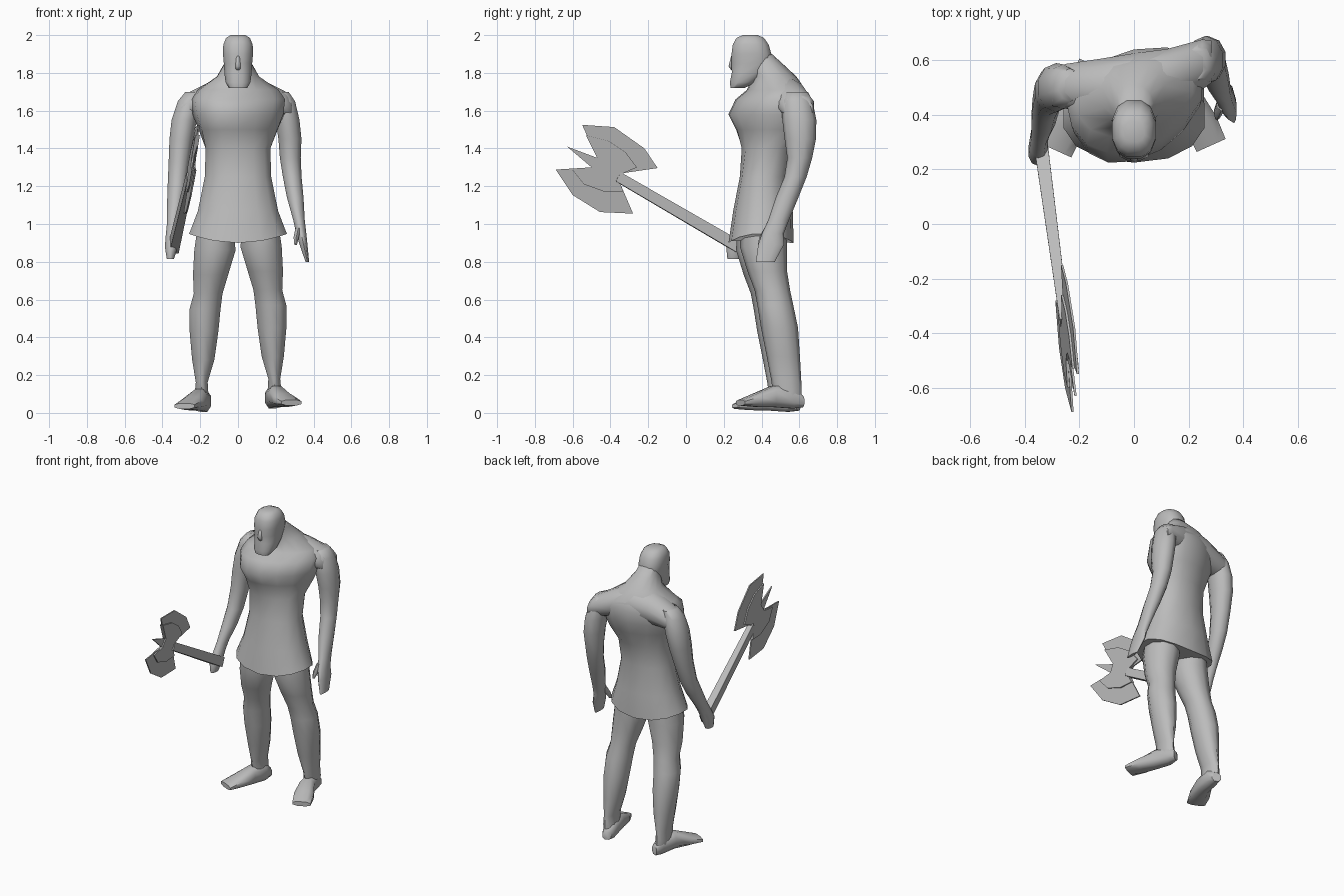
import bpy
import bmesh
import math
from mathutils import Vector

default_cube = bpy.data.objects.get("Cube")
if default_cube:
    bpy.data.objects.remove(default_cube, do_unlink=True)

# One plain grey for the whole figure
GREY = (0.5, 0.5, 0.5, 1.0)
grey = bpy.data.materials.new("plain grey")
grey.use_nodes = True
grey.diffuse_color = GREY
grey.node_tree.nodes["Principled BSDF"].inputs["Base Color"].default_value = GREY

AXIS_X = Vector((1, 0, 0))
AXIS_Y = Vector((0, 1, 0))
AXIS_Z = Vector((0, 0, 1))


def finish(name, bm, smooth_angle=60):
    """Turn a bmesh into a shaded, coloured object."""
    bmesh.ops.recalc_face_normals(bm, faces=bm.faces)
    mesh = bpy.data.meshes.new(name)
    bm.to_mesh(mesh)
    bm.free()
    mesh.materials.append(grey)
    part = bpy.data.objects.new(name, mesh)
    bpy.context.collection.objects.link(part)
    bpy.ops.object.select_all(action="DESELECT")
    part.select_set(True)
    bpy.context.view_layer.objects.active = part
    bpy.ops.object.shade_smooth_by_angle(angle=math.radians(smooth_angle))
    return part


def loft(name, rings, sides=10, across=AXIS_X, along=AXIS_Y, power=1.0,
         smooth_angle=60, reshape=None):
    """Skin rings of (centre, radius across, radius along, shear)."""
    bm = bmesh.new()
    loops = []
    for centre, wide, deep, shear in rings:
        loop = []
        for step in range(sides):
            angle = math.tau * (step + 0.5) / sides
            c, s = math.cos(angle), math.sin(angle)
            a = math.copysign(abs(c) ** power, c) * wide
            b = math.copysign(abs(s) ** power, s) * deep + shear * a
            point = Vector(centre) + across * a + along * b
            loop.append(bm.verts.new(reshape(point) if reshape else point))
        loops.append(loop)
    for low, high in zip(loops, loops[1:]):
        for i in range(sides):
            j = (i + 1) % sides
            bm.faces.new((low[i], low[j], high[j], high[i]))
    bm.faces.new(loops[0])
    bm.faces.new(loops[-1])
    return finish(name, bm, smooth_angle)


def limb(name, rows, **options):
    """Rows of x, y, z, radius across, radius along."""
    return loft(name, [((x, y, z), a, b, 0) for x, y, z, a, b in rows], **options)


def trunk(name, rows, **options):
    """Rows of height, half width, front y, back y, shoulder twist."""
    rings = [((0, (front + back) / 2, z), half, (back - front) / 2, twist)
             for z, half, front, back, twist in rows]
    return loft(name, rings, **options)


# Torso: the hem rises to the sides, the chest narrows toward the front
def shape_torso(point):
    if point.z < .95:
        point.z += .7 * point.x ** 2
    elif point.z > 1.45:
        point.x *= 1 + .9 * min(0, point.y - .45)
    return point


trunk("torso_and_tunic", [
    (.90, .265, .225, .57, 0),
    (1.07, .217, .25, .565, 0),
    (1.25, .18, .285, .545, 0),
    (1.4, .175, .295, .57, .1),
    (1.5, .215, .27, .61, .2),
    (1.58, .25, .23, .635, .2),
    (1.66, .255, .27, .64, .2),
    (1.71, .22, .33, .625, .2),
    (1.78, .115, .35, .585, .1),
    (1.85, .075, .33, .51, 0),
    (1.9, .06, .32, .455, 0),
], sides=14, power=.9, reshape=shape_torso)

# Sloping shoulders, the left one carried further back
limb("shoulders", [
    (-.3, .5, 1.61, .07, .06),
    (-.25, .505, 1.63, .085, .075),
    (-.12, .5, 1.665, .11, .105),
    (0, .51, 1.68, .12, .115),
    (.12, .535, 1.665, .11, .105),
    (.25, .585, 1.63, .095, .075),
    (.285, .595, 1.61, .08, .065),
], sides=12, across=AXIS_Y, along=AXIS_Z)

# Head
trunk("head", [
    (1.72, .05, .235, .31, 0),
    (1.75, .068, .23, .37, 0),
    (1.8, .074, .24, .43, 0),
    (1.85, .077, .238, .46, 0),
    (1.9, .082, .238, .455, 0),
    (1.95, .08, .245, .44, 0),
    (1.985, .065, .265, .415, 0),
    (2.0, .04, .3, .38, 0),
], sides=12, power=.8)

# Nose
limb("nose", [
    (0, .25, 1.815, .014, .01),
    (0, .243, 1.835, .016, .018),
    (0, .247, 1.89, .01, .008),
], sides=6, smooth_angle=80)

# Left arm hangs free, slightly behind the body
limb("left_arm", [
    (.225, .585, 1.7, .045, .06),
    (.243, .588, 1.65, .062, .082),
    (.262, .6, 1.55, .067, .09),
    (.275, .605, 1.45, .064, .083),
    (.277, .602, 1.35, .058, .066),
    (.287, .58, 1.25, .052, .059),
    (.303, .535, 1.14, .046, .06),
    (.323, .49, 1.02, .032, .055),
    (.335, .46, .95, .028, .058),
    (.347, .45, .89, .022, .068),
    (.367, .42, .8, .01, .05),
])
limb("left_thumb", [
    (.32, .44, .98, .018, .025),
    (.308, .41, .93, .016, .022),
    (.305, .39, .89, .008, .01),
], sides=6)

# Right arm reaches forward to the grip
limb("right_arm", [
    (-.235, .51, 1.7, .045, .06),
    (-.258, .505, 1.65, .064, .08),
    (-.285, .5, 1.55, .07, .09),
    (-.3, .49, 1.45, .066, .085),
    (-.312, .47, 1.33, .058, .07),
    (-.323, .435, 1.2, .052, .062),
    (-.332, .385, 1.1, .046, .06),
    (-.345, .33, 1.0, .033, .052),
    (-.35, .295, .94, .034, .05),
    (-.353, .265, .88, .036, .052),
    (-.358, .255, .815, .02, .036),
])

# Legs and feet; the right one stands a touch lower and further forward
LEG = [
    (.12, .41, .99, .1, .12),
    (.122, .41, .88, .115, .125),
    (.145, .43, .75, .098, .105),
    (.158, .457, .65, .08, .094),
    (.174, .473, .57, .086, .095),
    (.18, .495, .45, .08, .098),
    (.184, .515, .3, .062, .088),
    (.192, .53, .18, .033, .08),
    (.193, .535, .12, .038, .076),
    (.185, .55, .05, .035, .065),
]
FOOT = [
    (.175, .615, .06, .03, .032),
    (.182, .56, .08, .045, .06),
    (.206, .46, .087, .05, .06),
    (.245, .37, .068, .066, .038),
    (.283, .288, .054, .062, .016),
]


def placed(rows, side):
    shift_y, shift_z = (0, 0) if side > 0 else (-.02, -.018)
    return [(side * x, y + shift_y, z + shift_z, a, b) for x, y, z, a, b in rows]


for label, side in (("left", 1), ("right", -1)):
    limb(label + "_leg", placed(LEG, side))
    limb(label + "_foot", placed(FOOT, side), sides=8, power=.8,
         across=Vector((.91, side * .41, 0)), along=AXIS_Z)


# Axe, laid out in a slanted plane beside the body
def on_axe(y, z, offset=0.0):
    return Vector((-.438 - .073 * y + .126 * z + offset, y, z))


def axe_plate(name, outline, thickness):
    bm = bmesh.new()
    face = bm.faces.new([bm.verts.new(on_axe(y, z, -thickness / 2)) for y, z in outline])
    result = bmesh.ops.extrude_face_region(bm, geom=[face])
    moved = [g for g in result["geom"] if isinstance(g, bmesh.types.BMVert)]
    bmesh.ops.translate(bm, verts=moved, vec=AXIS_X * thickness)
    bmesh.ops.triangulate(bm, faces=[f for f in bm.faces if len(f.verts) > 4])
    return finish(name, bm, 20)


axe_plate("axe_blades", [
    (-.55, 1.525), (-.38, 1.513), (-.22, 1.4), (-.15, 1.296),
    (-.33, 1.27), (-.345, 1.206), (-.28, 1.055), (-.455, 1.063),
    (-.6, 1.153), (-.69, 1.288), (-.5, 1.3), (-.63, 1.41), (-.47, 1.35),
], .008)
axe_plate("axe_core", [
    (-.53, 1.47), (-.41, 1.44), (-.32, 1.38), (-.26, 1.3),
    (-.33, 1.27), (-.345, 1.206), (-.33, 1.17), (-.43, 1.17),
    (-.54, 1.21), (-.6, 1.285), (-.5, 1.3), (-.47, 1.35),
], .024)

grip, top = on_axe(.29, .872, .008), on_axe(-.36, 1.25)
direction = (top - grip).normalized()
flat = direction.cross(AXIS_Z).normalized()
loft("axe_handle", [(grip, .036, .044, 0), (top, .024, .038, 0)], sides=4,
     across=flat, along=flat.cross(direction), smooth_angle=20)
